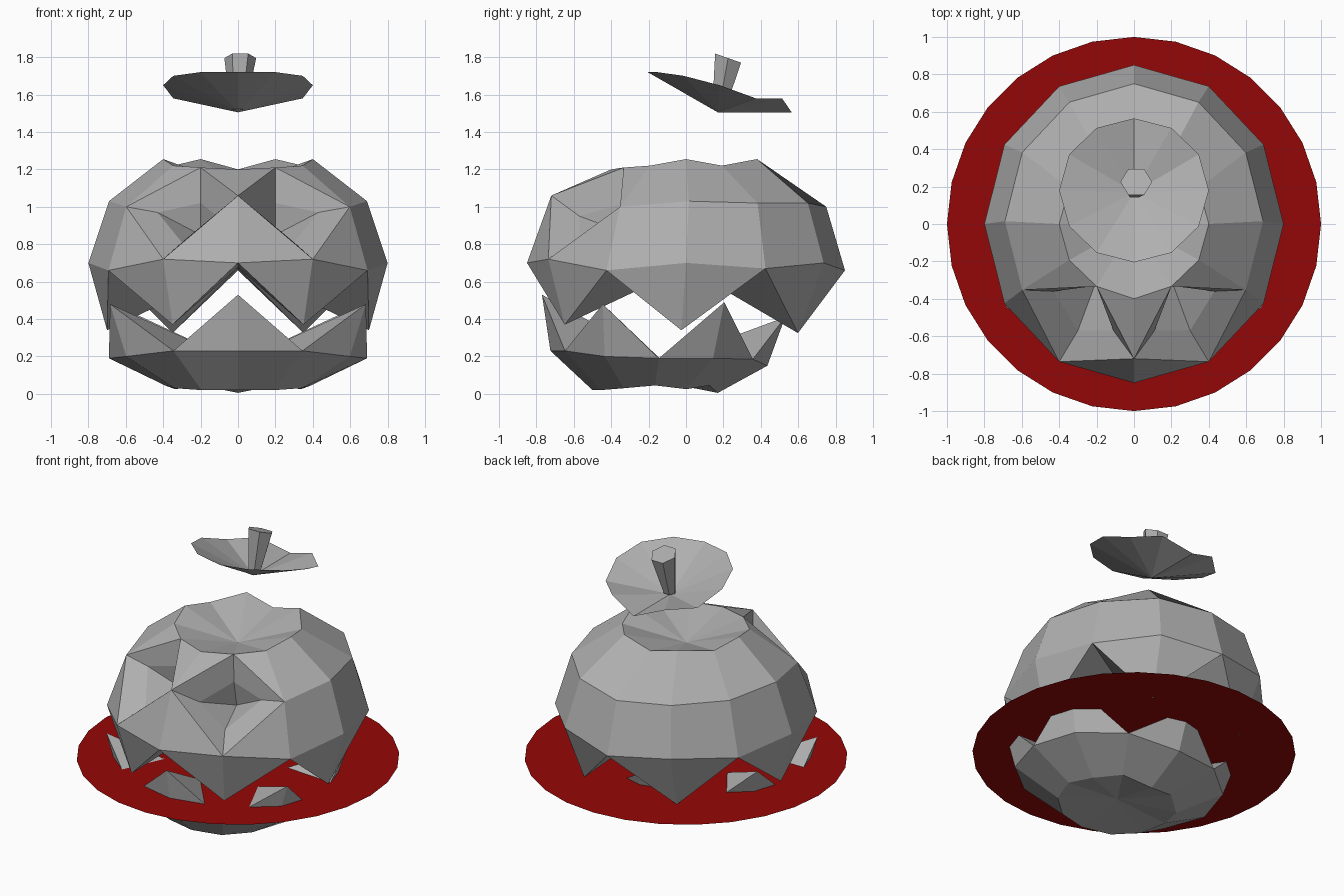
import bpy, bmesh
from math import sin, cos, pi

if "Cube" in bpy.data.objects:
    bpy.data.objects.remove(bpy.data.objects["Cube"])


def material(name, colour):
    mat = bpy.data.materials.new(name)
    mat.diffuse_color = colour
    mat.use_nodes = True
    mat.node_tree.nodes["Principled BSDF"].inputs["Base Color"].default_value = mat.diffuse_color
    return mat


grey = material("grey", (.43, .43, .43, 1))
red = material("red", (.3, .002, .002, 1))


def new_object(name, bm):
    bmesh.ops.recalc_face_normals(bm, faces=bm.faces[:])
    mesh = bpy.data.meshes.new(name)
    bm.to_mesh(mesh)
    bm.free()
    mesh.materials.append(grey)
    obj = bpy.data.objects.new(name, mesh)
    bpy.context.collection.objects.link(obj)
    return obj


def ring(bm, rx, ry, cy, zs):
    """12 slots starting at the front; seven heights mirrored in x, None = empty."""
    out = []
    for i in range(12):
        z = zs[min(i, 12 - i)]
        a = i * pi / 6
        out.append(None if z is None else
                   bm.verts.new((rx * sin(a), cy - ry * cos(a), z)))
    return out


def band(bm, a, b, skip=()):
    for i in range(12):
        if i not in skip:
            j = (i + 1) % 12
            bm.faces.new((a[i], a[j], b[j], b[i]))


def fan(bm, loop, co):
    c = bm.verts.new(co)
    for i in range(len(loop)):
        bm.faces.new((loop[i], loop[(i + 1) % len(loop)], c))


# Upper shell: sunken top, three rings, teeth pointing down
bm = bmesh.new()
rim = ring(bm, .40, .385, 0, [1.2, 1.21, 1.22, 1.255, 1.22, 1.255, 1.2])
rim[0].co.y = -.4
rim[5].co.y = rim[7].co.y = .38
shoulder = ring(bm, .69, .735, .015, [1.06, None, 1.0, 1.03, 1.02, 1.02, 1.0])
belly = ring(bm, .80, .85, 0, [.70, .72, .66, .70, .67, .70, .66])
tips = ring(bm, .70, .72, -.025, [None, .37, None, .34, None, .325, None])
eye_slots = (0, 1, 10, 11)
band(bm, rim, shoulder, eye_slots)
band(bm, shoulder, belly, eye_slots)
fan(bm, rim, (0, 0, 1.11))
mouth = []
for i in range(0, 12, 2):
    bm.faces.new((belly[i], belly[i + 1], tips[i + 1]))
    bm.faces.new((belly[i + 1], belly[(i + 2) % 12], tips[i + 1]))
    mouth += [belly[i], tips[i + 1]]
fan(bm, mouth, (0, 0, .675))

# Eyes: corner triangles around a diamond-shaped pit on each side
for s, mid, far in ((1, 1, 2), (-1, 11, 10)):
    for side in (0, far):
        bm.faces.new((rim[side], rim[mid], shoulder[side]))
        bm.faces.new((belly[side], belly[mid], shoulder[side]))
    outer = [shoulder[far], rim[mid], shoulder[0], belly[mid]]
    inner = [bm.verts.new((s * x, y, z)) for x, y, z in
             ((.43, -.36, .97), (.2, -.33, 1.02), (.11, -.57, .95), (.3, -.57, .81))]
    for k in range(4):
        n = (k + 1) % 4
        bm.faces.new((outer[k], outer[n], inner[n], inner[k]))
    fan(bm, inner, (s * .2, -.3, .85))
new_object("upper_shell", bm)

# Lower jaw: dimpled base, one ring, teeth pointing up
bm = bmesh.new()
base = ring(bm, .39, .335, -.165, [.02, .02, .03, .045, .025, .045, .005])
side = ring(bm, .69, .58, -.145, [.23, .23, .2, .19, .19, .185, .15])
teeth = ring(bm, .79, .65, -.12, [.53, None, .48, None, .49, None, .41])
band(bm, base, side)
fan(bm, base, (0, -.16, .07))
edge = []
for i in range(0, 12, 2):
    bm.faces.new((side[i], side[i + 1], teeth[i]))
    bm.faces.new((side[i - 1], side[i], teeth[i]))
    edge += [teeth[i], side[i + 1]]
fan(bm, edge, (0, -.12, .17))
new_object("lower_jaw", bm)

# Lid: a thin tilted bowl
bm = bmesh.new()
lid = ring(bm, .40, .385, .18, [1.72, 1.72, 1.70, 1.65, 1.58, 1.58, 1.505])
fan(bm, lid, (0, .17, 1.505))
new_object("lid", bm)

# Stem: flared six-sided stalk with a slanted top
bm = bmesh.new()
low, high = [], []
for k in range(6):
    c, s = cos(k * pi / 3), sin(k * pi / 3)
    low.append(bm.verts.new((.04 * c, .175 + .04 * s, 1.52)))
    high.append(bm.verts.new((.012 + .085 * c, .225 + .08 * s, 1.795 - .028 * s)))
for k in range(6):
    n = (k + 1) % 6
    bm.faces.new((low[k], low[n], high[n], high[k]))
bm.faces.new(high)
bm.faces.new(low[::-1])
new_object("stem", bm)

# Red disc between the jaws
bpy.ops.mesh.primitive_circle_add(vertices=28, radius=1, fill_type='NGON',
                                  location=(0, 0, .33))
disc = bpy.context.object
disc.name = "red_disc"
disc.data.materials.append(red)
